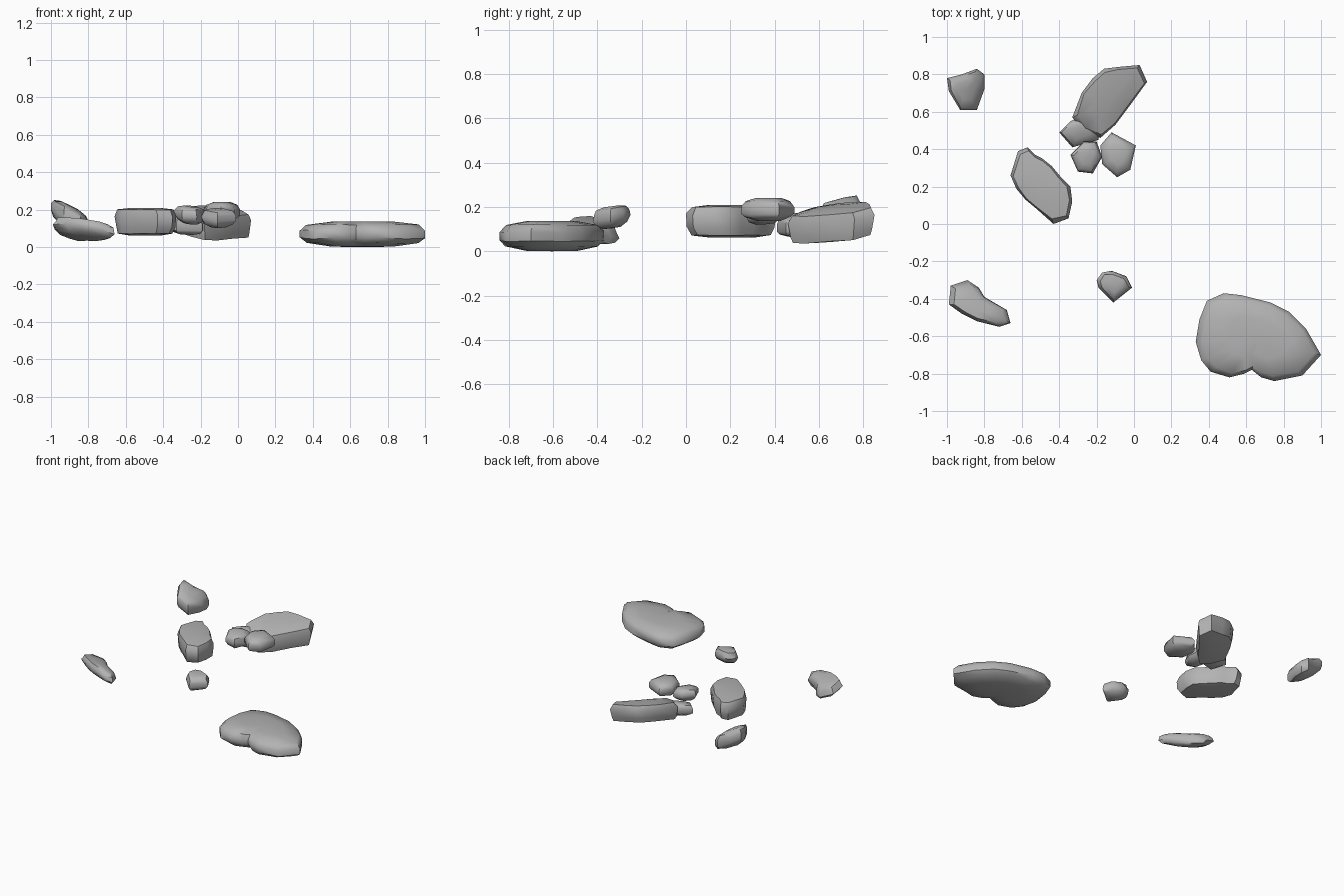
import bpy
import bmesh
import random
from mathutils import Vector

cube = bpy.data.objects.get("Cube")
if cube:
    bpy.data.objects.remove(cube, do_unlink=True)

random.seed(4)

stone = bpy.data.materials.new("stone_grey")
stone.use_nodes = True
GREY = (0.45, 0.45, 0.45, 1)
stone.diffuse_color = GREY
stone.node_tree.nodes["Principled BSDF"].inputs["Base Color"].default_value = GREY

# Cross-section from underside to top: (outline scale, height fraction)
ROUNDED = ((0.5, -0.95), (0.88, -0.65), (1, -0.1), (0.98, 0.4), (0.86, 0.82), (0.44, 1))
SLAB = ((0.5, -0.97), (0.9, -0.68), (1, -0.3), (1, 0.3), (0.91, 0.75), (0.5, 1))
BLOCKY = ((0.55, -0.98), (0.93, -0.85), (0.99, -0.4), (1, 0.4), (0.93, 0.88), (0.5, 1))


def rock(name, outline, height, thickness, slope=(0, 0), section=ROUNDED, rough=0.1):
    """Loft a closed stone from a plan outline, tilted by slope along x and y."""
    points = [Vector(p) / 100 for p in outline]
    low = Vector((min(p.x for p in points), min(p.y for p in points)))
    high = Vector((max(p.x for p in points), max(p.y for p in points)))
    centre = (low + high) / 2
    tilt = Vector(slope)
    half = thickness / 2

    def place(offset, level):
        flat = centre + offset
        return (flat.x, flat.y, height + level * half + offset.dot(tilt))

    bm = bmesh.new()
    rings = []
    for scale, level in section:
        ring = []
        for p in points:
            shrink = scale if scale == 1 else scale * (1 - random.uniform(0, rough))
            bump = level + 2 * random.uniform(-rough, rough) * (1 - abs(level))
            ring.append(bm.verts.new(place((p - centre) * shrink, bump)))
        rings.append(ring)
    count = len(points)
    for lower, upper in zip(rings, rings[1:]):
        for i in range(count):
            j = (i + 1) % count
            bm.faces.new((lower[i], lower[j], upper[j], upper[i]))
    # Close the underside and the top with fans
    for ring, level in ((rings[0], -1), (rings[-1], 1)):
        tip = bm.verts.new(place(Vector((0, 0)), level))
        for i in range(count):
            bm.faces.new((ring[i], ring[(i + 1) % count], tip))
    bmesh.ops.recalc_face_normals(bm, faces=bm.faces)
    mesh = bpy.data.meshes.new(name)
    bm.to_mesh(mesh)
    bm.free()
    mesh.materials.append(stone)
    obj = bpy.data.objects.new(name, mesh)
    bpy.context.collection.objects.link(obj)
    bpy.ops.object.select_all(action="DESELECT")
    obj.select_set(True)
    bpy.context.view_layer.objects.active = obj
    bpy.ops.object.shade_smooth_by_angle(angle=0.8)


# Broad slab at the front left
rock("large_slab",
     [(48, -37), (57, -38), (73, -42), (83, -47), (92, -56), (100, -70),
      (90, -81), (75, -84), (68, -82), (63, -78), (59, -80), (51, -82),
      (41, -79), (36, -73), (33, -63), (35, -51), (39, -41)],
     0.068, 0.136, (0, 0), SLAB, 0.05)

# Narrow flake at the front right
rock("front_flake",
     [(-98, -33), (-89, -30), (-83, -34), (-80, -39), (-68, -46),
      (-66, -53), (-72, -55), (-84, -52), (-92, -48), (-99, -43)],
     0.087, 0.095, (-0.22, -0.28))

# Small stone near the middle
rock("middle_pebble",
     [(-17, -26), (-12, -25), (-4, -28), (-1, -34), (-11, -42), (-19, -34), (-20, -30)],
     0.153, 0.1, (0, 0.14))

# Steeply tilted stone at the back right
rock("back_right_stone",
     [(-100, 78), (-92, 80), (-84, 83), (-80, 80), (-80, 72),
      (-84, 61), (-93, 61), (-99, 71)],
     0.157, 0.13, (-0.5, 0.04), SLAB)

# Long ledge at the back, with a thinner tail
rock("back_ledge",
     [(-16, 83), (-8, 84), (3, 85), (7, 76), (-1, 65), (-10, 53), (-18, 46),
      (-27, 50), (-33, 57), (-28, 70), (-22, 78)],
     0.123, 0.142, (-0.17, 0.2), BLOCKY, 0.07)
rock("ledge_tail",
     [(-40, 49), (-34, 55), (-27, 58), (-18, 54), (-19, 45), (-33, 41)],
     0.12, 0.095, (-0.1, 0.2), SLAB)

# Thick block beside the ledge
rock("side_block",
     [(-57, 41), (-53, 37), (-49, 35), (-44, 31), (-39, 25), (-34, 20), (-33, 12),
      (-35, 3), (-43, 0), (-52, 8), (-58, 13), (-63, 19), (-66, 26), (-62, 39)],
     0.135, 0.148, (0, 0), BLOCKY, 0.07)

# Pair of small stones in front of the ledge
rock("inner_pebble_right",
     [(-27, 44), (-20, 44), (-17, 36), (-22, 27), (-30, 28), (-34, 37)],
     0.17, 0.095, (-0.1, 0.1))
rock("inner_pebble_left",
     [(-12, 49), (1, 42), (-2, 29), (-9, 25), (-17, 32), (-18, 42)],
     0.188, 0.105, (0, 0), SLAB)
